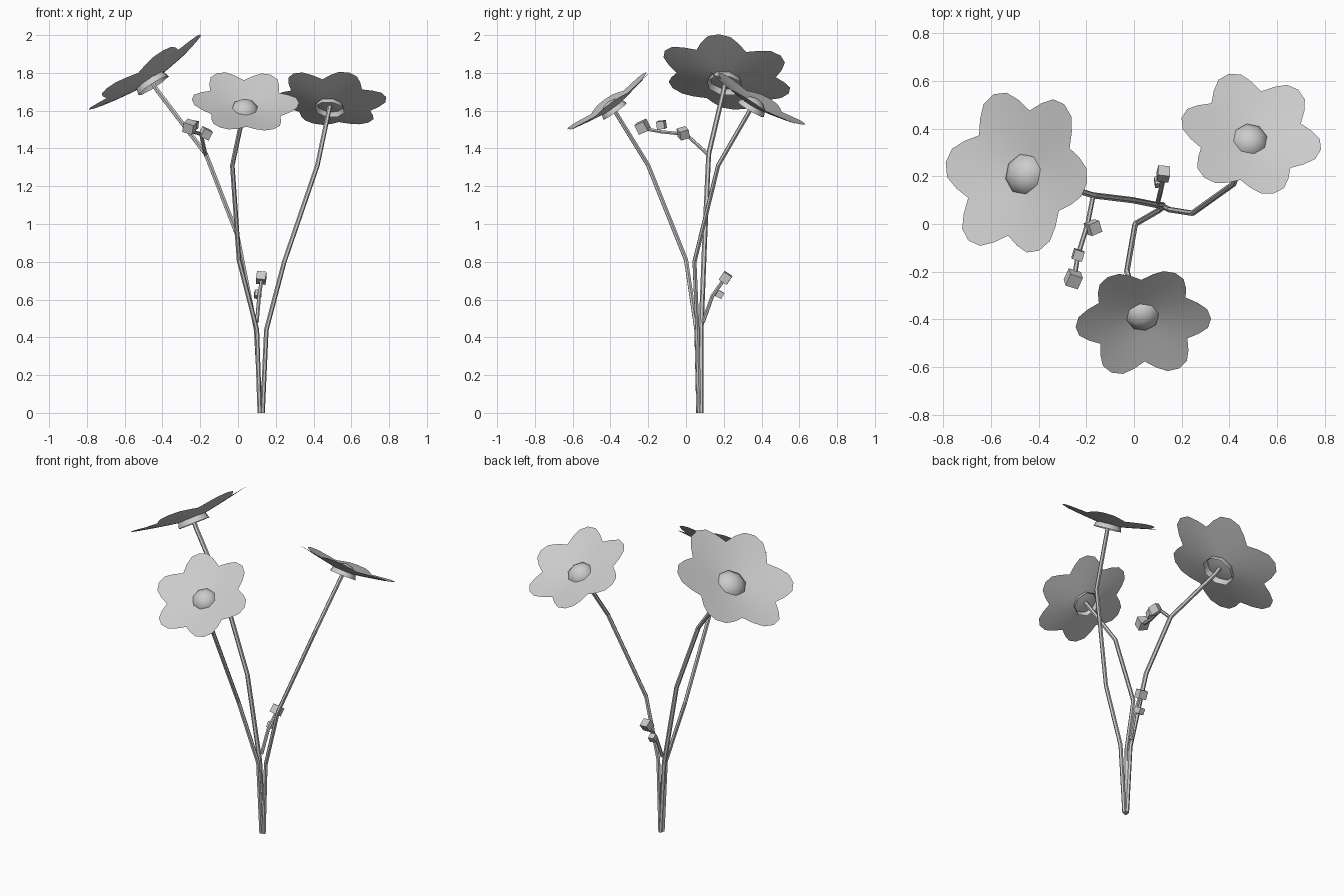
import bpy, bmesh, math
from mathutils import Vector, Matrix, Euler

if "Cube" in bpy.data.objects:
    bpy.data.objects.remove(bpy.data.objects["Cube"])


def add_object(name, bm, smooth=False):
    bmesh.ops.recalc_face_normals(bm, faces=bm.faces)
    me = bpy.data.meshes.new(name)
    bm.to_mesh(me)
    bm.free()
    for p in me.polygons:
        p.use_smooth = smooth
    ob = bpy.data.objects.new(name, me)
    bpy.context.collection.objects.link(ob)
    return ob


def stem(name, pts, radius):
    """Faceted tube along a path."""
    cu = bpy.data.curves.new(name, 'CURVE')
    cu.dimensions = '3D'
    cu.bevel_depth = radius
    cu.bevel_resolution = 1
    cu.use_fill_caps = True
    sp = cu.splines.new('POLY')
    sp.points.add(len(pts) - 1)
    for p, co in zip(sp.points, pts):
        p.co = (*co, 1)
    sp.use_smooth = False
    ob = bpy.data.objects.new(name, cu)
    bpy.context.collection.objects.link(ob)


def place(center, normal):
    q = Vector((0, 0, 1)).rotation_difference(Vector(normal))
    return Matrix.Translation(center) @ q.to_matrix().to_4x4()


def loft(rings):
    """Join closed rings of points into a surface; first ring collapses to a point."""
    bm = bmesh.new()
    vs = [[bm.verts.new(p) for p in r] for r in rings]
    n = len(vs[-1])
    for a, b in zip(vs, vs[1:]):
        for i in range(n):
            j = (i + 1) % n
            if len(a) == 1:
                bm.faces.new((a[0], b[i], b[j]))
            else:
                bm.faces.new((a[i], b[i], b[j], a[j]))
    return bm


def flower(name, center, normal, R, phase):
    mat = place(center, normal)
    # six-lobed cupped corolla
    lobe = [(-30, .74), (-19, .86), (-10, .965), (0, 1.0), (10, .965), (19, .86)]
    outline = [(math.radians(60 * k + a + phase), r) for k in range(6) for a, r in lobe]
    rings = [[(0, 0, .06 * R)]]
    for t in (.25, .5, .75, 1):
        ring = []
        for a, r in outline:
            d = t * (r * t + .8 * (1 - t))
            ring.append((R * d * math.cos(a), R * d * math.sin(a),
                         R * (.06 + .18 * d ** 1.2)))
        rings.append(ring)
    add_object(name + "_petals", loft(rings), True).matrix_world = mat
    # open dome in the middle, its rim showing under the petals
    rd = .27 * R
    rings = [[(0, 0, .85 * rd)]]
    for e in (60, 30, 0):
        e = math.radians(e)
        rings.append([(rd * math.cos(e) * math.cos(k * math.pi / 4 + .2),
                       rd * math.cos(e) * math.sin(k * math.pi / 4 + .2),
                       .85 * rd * math.sin(e)) for k in range(8)])
    add_object(name + "_center", loft(rings), True).matrix_world = mat


def bud(name, pos, size, rot):
    bm = bmesh.new()
    bmesh.ops.create_cube(bm, size=size)
    ob = add_object(name, bm)
    ob.matrix_world = Matrix.Translation(pos) @ Euler(rot).to_matrix().to_4x4()


# three main stems
stem("left_stem", [(.12, .08, 0), (.095, .08, .44), (-.005, .10, .945),
                   (-.17, .12, 1.37), (-.43, .20, 1.71), (-.46, .21, 1.76)], .013)
stem("front_stem", [(.115, .065, 0), (.10, .055, .44), (.005, 0, .81),
                    (-.03, -.20, 1.31), (.025, -.36, 1.57), (.035, -.385, 1.61)], .012)
stem("right_stem", [(.13, .07, 0), (.15, .06, .44), (.245, .045, .80),
                    (.42, .17, 1.31), (.48, .335, 1.595), (.487, .355, 1.63)], .012)

# flowers
flower("left_flower", (-.447, .205, 1.733), (-.54, .13, .83), .36, -9)
flower("front_flower", (.035, -.375, 1.595), (.06, -.58, .81), .285, 3)
flower("right_flower", (.485, .343, 1.605), (.10, .50, .86), .30, -13)

# bud twigs
stem("upper_twig", [(-.17, .125, 1.36), (-.195, 0, 1.475),
                    (-.235, -.13, 1.488), (-.25, -.22, 1.505)], .01)
stem("lower_twig", [(.10, .09, .48), (.112, .14, .62), (.125, .20, .705)], .01)

# cube buds
bud("upper_bud_tip", (-.255, -.23, 1.515), .056, (.4, .3, -.3))
bud("upper_bud_mid", (-.235, -.13, 1.525), .042, (.1, .15, -.3))
bud("upper_bud_side", (-.172, -.015, 1.48), .05, (.3, .4, .4))
bud("lower_bud_tip", (.123, .21, .715), .05, (-.6, .1, -.1))
bud("lower_bud_side", (.105, .177, .628), .036, (-.5, .1, .1))
